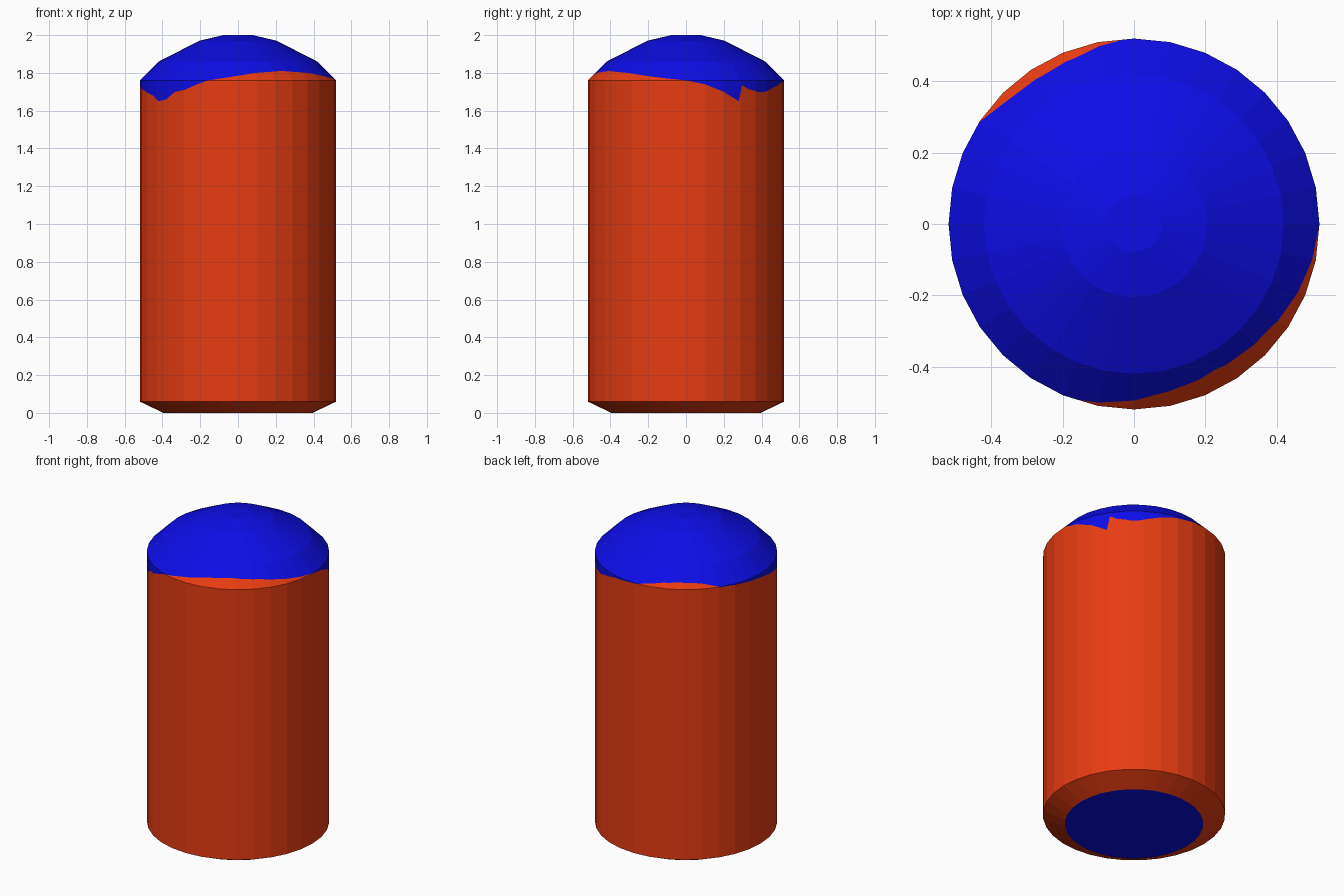
import bpy, bmesh, math

if "Cube" in bpy.data.objects:
    bpy.data.objects.remove(bpy.data.objects["Cube"])

SIDES = 32
STEP = 360 / SIDES
SHOULDER = 1.76
R = 0.52
DOME = [(R, SHOULDER), (0.42, 1.86), (0.205, 1.97), (0.078, 2.0), (0.0, 2.0)]

# Wavy paint edge: (angle in degrees from +x, height)
EDGE = [(0, 1.76), (11, 1.74), (22.5, 1.70), (28.5, 1.67), (32.6, 1.65), (33.9, 1.70),
        (34.6, 1.735), (39.5, 1.715), (47, 1.70), (54, 1.70), (60, 1.715), (74, 1.745),
        (93, 1.76), (110, 1.785), (122, 1.79), (135, 1.785), (147, 1.76), (180, 1.735),
        (200, 1.70), (210, 1.68), (216, 1.65), (223, 1.66), (230, 1.70), (237, 1.71),
        (244, 1.735), (252, 1.76), (270, 1.785), (281, 1.80), (299, 1.81), (320, 1.80),
        (344, 1.775), (360, 1.76)]


def material(name, rgb):
    m = bpy.data.materials.new(name)
    m.diffuse_color = (*rgb, 1)
    m.use_nodes = True
    m.node_tree.nodes["Principled BSDF"].inputs["Base Color"].default_value = m.diffuse_color
    return m


def edge_height(a):
    for (a0, z0), (a1, z1) in zip(EDGE, EDGE[1:]):
        if a0 <= a <= a1:
            return z0 + (z1 - z0) * (a - a0) / (a1 - a0)


def dome_radius(z):
    if z <= SHOULDER:
        return R
    (r0, z0), (r1, z1) = DOME[:2]
    return r0 + (r1 - r0) * (z - z0) / (z1 - z0)


def point(a, r, z):
    # point on the flat side of a 32-sided ring
    f = math.cos(math.radians(STEP / 2)) / math.cos(math.radians(a % STEP - STEP / 2))
    t = math.radians(a)
    return (r * f * math.cos(t), r * f * math.sin(t), z)


def lathe(name, angles, profile, mat):
    bm = bmesh.new()
    cols = [[bm.verts.new(point(a, r, z)) for r, z in profile(a)] for a in angles]
    for c, d in zip(cols, cols[1:]):
        for i in range(len(c) - 1):
            bm.faces.new((c[i], d[i], d[i + 1], c[i + 1]))
    bmesh.ops.remove_doubles(bm, verts=bm.verts, dist=1e-5)
    bm.normal_update()
    me = bpy.data.meshes.new(name)
    bm.to_mesh(me)
    bm.free()
    me.materials.append(mat)
    ob = bpy.data.objects.new(name, me)
    bpy.context.collection.objects.link(ob)
    return ob


def body_profile(a):
    b = edge_height(a)
    m = min(b, SHOULDER)
    return [(0.395, 0), (R, 0.06), (R, m), (dome_radius(b), b)]


def cap_profile(a):
    b = edge_height(a)
    m = max(b, SHOULDER)
    return [(dome_radius(b), b), (dome_radius(m), m)] + DOME[1:]


orange = material("orange red", (0.8, 0.045, 0.006))
blue = material("blue", (0.004, 0.004, 0.8))

corners = [i * STEP for i in range(SIDES + 1)]
angles = sorted(set(corners) | {a for a, _ in EDGE})

lathe("body", angles, body_profile, orange)
lathe("domed_top", angles, cap_profile, blue)
lathe("base_disc", corners, lambda a: [(0, 0), (0.395, 0)], blue)
